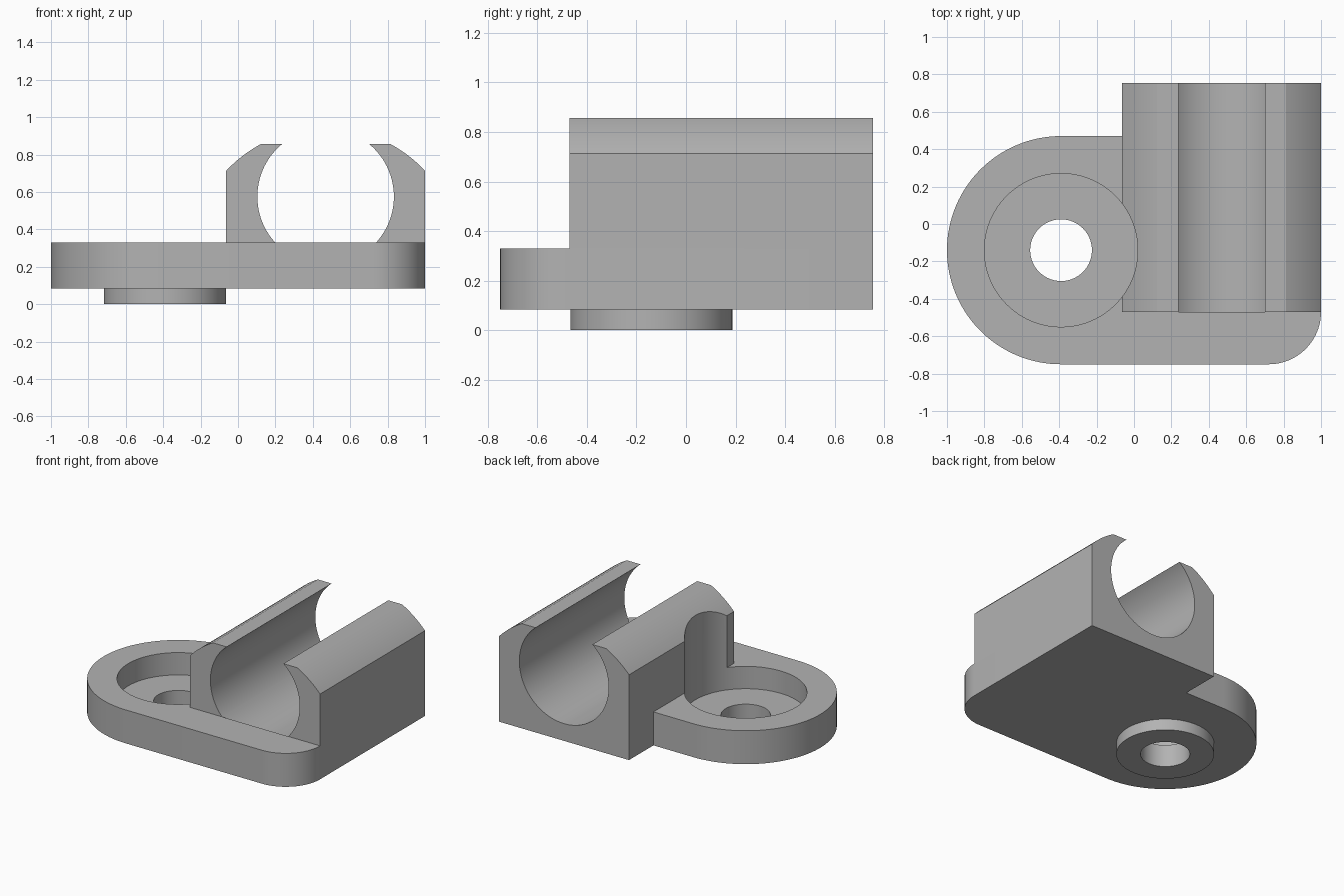
import bpy, bmesh
from math import cos, sin, pi, radians, atan2, hypot
from mathutils import Vector

cube = bpy.data.objects.get("Cube")
if cube:
    bpy.data.objects.remove(cube, do_unlink=True)

grey = bpy.data.materials.new("light grey")
grey.use_nodes = True
colour = (0.45, 0.45, 0.45, 1)
grey.diffuse_color = colour
grey.node_tree.nodes["Principled BSDF"].inputs["Base Color"].default_value = colour


def arc(cx, cy, r, a0, a1, n):
    """Points along an arc, angles in radians."""
    return [(cx + r * cos(a0 + (a1 - a0) * i / n),
             cy + r * sin(a0 + (a1 - a0) * i / n)) for i in range(n + 1)]


def prism(name, outline, start, end, axis="z"):
    """Extrude a 2D outline along z (outline in xy) or y (outline in xz)."""
    def place(p, d):
        return (p[0], p[1], d) if axis == "z" else (p[0], d, p[1])
    bm = bmesh.new()
    face = bm.faces.new([bm.verts.new(place(p, start)) for p in outline])
    new = bmesh.ops.extrude_face_region(bm, geom=[face])["geom"]
    shift = Vector(place((0, 0), end - start))
    bmesh.ops.translate(bm, vec=shift,
                        verts=[v for v in new if isinstance(v, bmesh.types.BMVert)])
    bmesh.ops.recalc_face_normals(bm, faces=bm.faces)
    mesh = bpy.data.meshes.new(name)
    bm.to_mesh(mesh)
    bm.free()
    mesh.materials.append(grey)
    ob = bpy.data.objects.new(name, mesh)
    bpy.context.collection.objects.link(ob)
    return ob


def disc(name, cx, cy, r, start, end, axis="z"):
    return prism(name, arc(cx, cy, r, 0, 2 * pi, 96)[:-1], start, end, axis)


def combine(ob, tool, operation):
    """Apply a boolean and discard the tool object."""
    mod = ob.modifiers.new(operation, "BOOLEAN")
    mod.object, mod.operation, mod.solver = tool, operation, "EXACT"
    bpy.context.view_layer.objects.active = ob
    bpy.ops.object.modifier_apply(modifier=mod.name)
    bpy.data.objects.remove(tool, do_unlink=True)


bottom, plate_top, block_top = 0.083, 0.33, 0.857
left, right, front, back = -0.063, 1.0, -0.75, 0.755
block_front = -0.47
hole_x, hole_y = -0.39, -0.14

# Base plate: round end, filleted front corner and foot of the clip block
outline = arc(hole_x, hole_y, 0.61, pi / 2, 1.5 * pi, 64)
outline += arc(0.72, block_front, 0.28, -pi / 2, 0, 24)
outline += [(right, back), (left, back), (left, 0.47)]
body = prism("mounting_clip", outline, bottom, plate_top)

# Clip block with curved shoulders and a flat top
cx, cz = (left + right) / 2, 0.216
a_low = atan2(0.713 - cz, right - cx)
radius = hypot(right - cx, 0.713 - cz)
a_high = atan2(block_top - cz, (radius ** 2 - (block_top - cz) ** 2) ** 0.5)
profile = [(left, plate_top), (right, plate_top)]
profile += arc(cx, cz, radius, a_low, a_high, 12)
profile += arc(cx, cz, radius, pi - a_high, pi - a_low, 12)
combine(body, prism("clip_block", profile, block_front, back, "y"), "UNION")

# Round boss under the plate
combine(body, disc("boss", hole_x, hole_y, 0.327, 0, bottom), "UNION")

# Open tube channel, counterbore and bolt hole
combine(body, disc("channel", cx, 0.575, 0.365, block_front, 1, "y"), "DIFFERENCE")
combine(body, disc("counterbore", hole_x, hole_y, 0.41, 0.165, 1.2), "DIFFERENCE")
combine(body, disc("bolt_hole", hole_x, hole_y, 0.165, -0.2, 0.5), "DIFFERENCE")

bpy.ops.object.select_all(action="DESELECT")
body.select_set(True)
bpy.context.view_layer.objects.active = body
bpy.ops.object.shade_smooth_by_angle(angle=radians(20))
